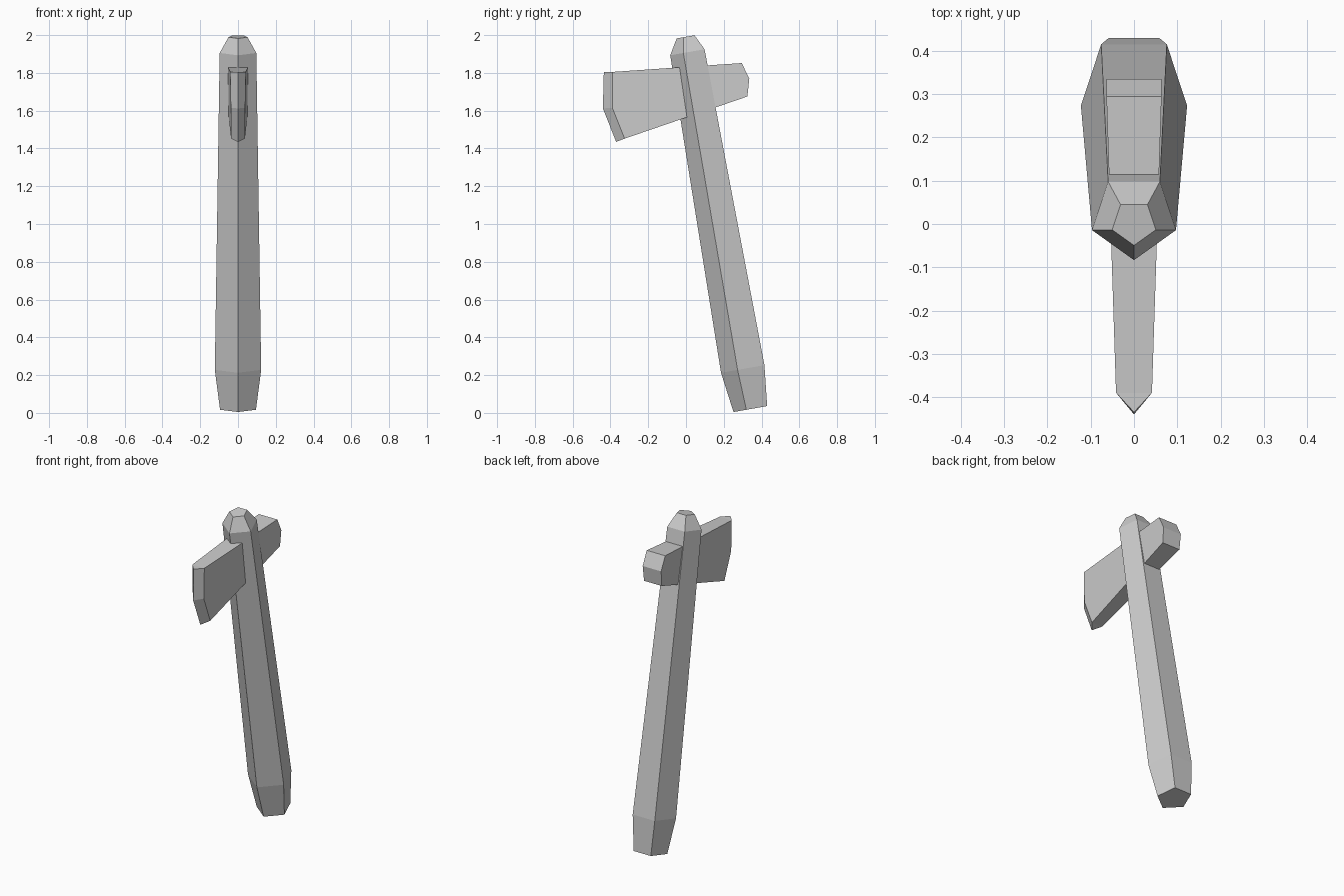
import bpy, bmesh
from math import sin, cos, pi, radians
from mathutils import Matrix, Vector

if "Cube" in bpy.data.objects:
    bpy.data.objects.remove(bpy.data.objects["Cube"])


def make_object(name, bm):
    bmesh.ops.recalc_face_normals(bm, faces=bm.faces)
    mesh = bpy.data.meshes.new(name)
    bm.to_mesh(mesh)
    bm.free()
    obj = bpy.data.objects.new(name, mesh)
    bpy.context.collection.objects.link(obj)
    return obj


# Handle: five-sided tapered shaft, one ridge facing forward, leaning 10 degrees
bm = bmesh.new()
lean = Matrix.Translation((0, 0.35, 0.022)) @ Matrix.Rotation(radians(10), 4, 'X')
rings = []
for height, r in ((0, 0.1), (0.216, 0.129), (1.918, 0.102), (2.0, 0.053)):
    angles = [-pi / 2 + i * 2 * pi / 5 for i in range(5)]
    rings.append([bm.verts.new(lean @ Vector((r * cos(a), r * sin(a), height)))
                  for a in angles])
for low, high in zip(rings, rings[1:]):
    for i in range(5):
        j = (i + 1) % 5
        bm.faces.new((low[i], low[j], high[j], high[i]))
bm.faces.new(rings[0])
bm.faces.new(rings[-1])
make_object("handle", bm)

# Axe head: side profile (y, z) through the handle, thicker toward the back
profile = [(-0.39, 1.805), (-0.39, 1.615), (-0.325, 1.452), (0.325, 1.675),
           (0.335, 1.77), (0.295, 1.852)]
edge = [(-0.435, 1.805), (-0.44, 1.612), (-0.37, 1.435)]
bm = bmesh.new()
left, right = [[bm.verts.new((s * (0.0525 + 0.031 * y + 0.02 * (z - 1.75)), y, z))
                for y, z in profile] for s in (-1, 1)]
tip = [bm.verts.new((0, y, z)) for y, z in edge]
bm.faces.new(left)
bm.faces.new(right)
for i in range(2, 6):
    j = (i + 1) % 6
    bm.faces.new((left[i], left[j], right[j], right[i]))
# Cutting bevel on both sides, closed at top and bottom
for side in (left, right):
    for i in range(2):
        bm.faces.new((side[i], side[i + 1], tip[i + 1], tip[i]))
for i in (0, 2):
    bm.faces.new((left[i], right[i], tip[i]))
make_object("axe_head", bm)
